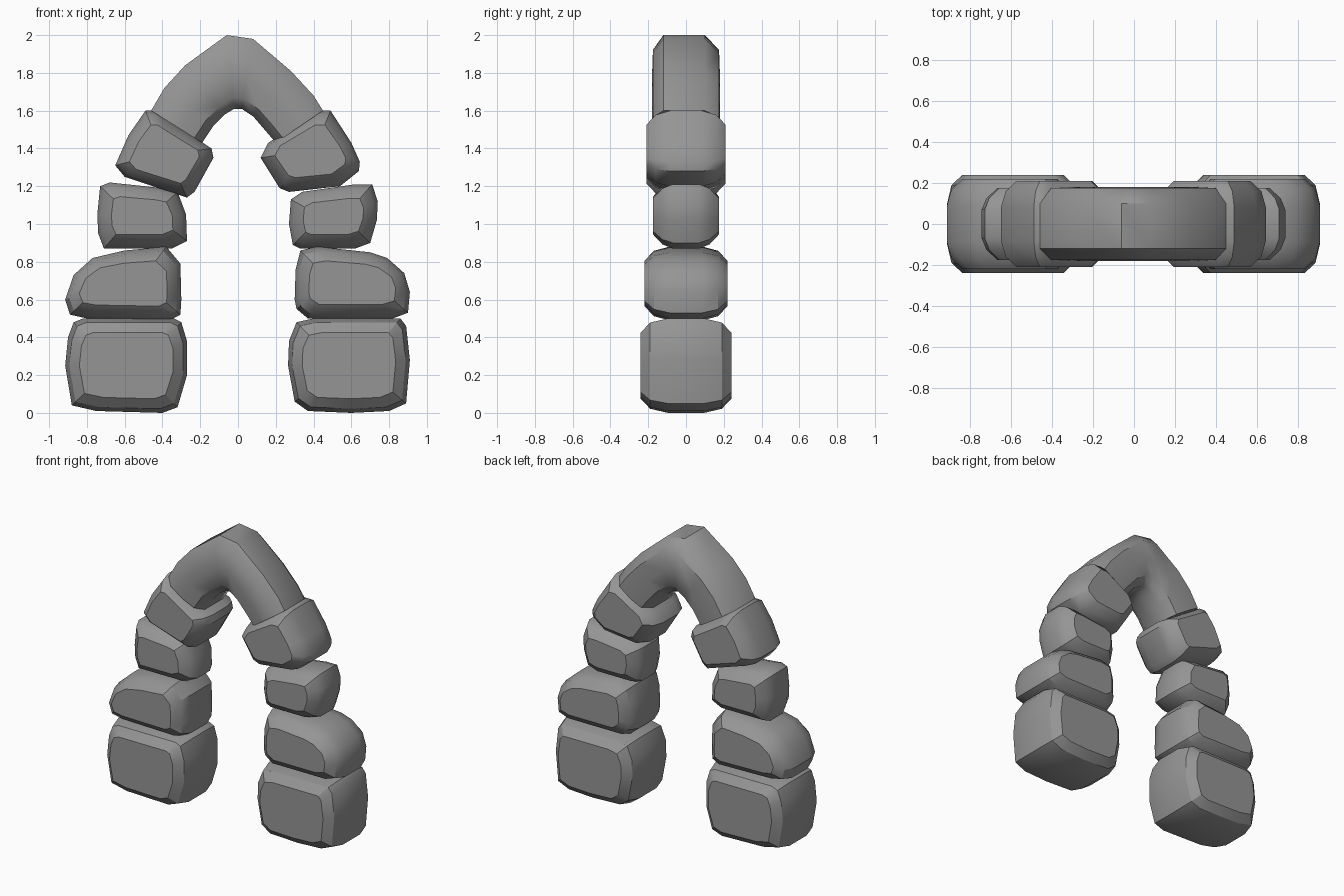
import bpy, bmesh, math
from mathutils import Vector

old = bpy.data.objects.get("Cube")
if old:
    bpy.data.objects.remove(old, do_unlink=True)

# One grey stone material
GREY = (0.3, 0.3, 0.3, 1)
stone_mat = bpy.data.materials.new("grey stone")
stone_mat.use_nodes = True
stone_mat.diffuse_color = GREY
stone_mat.node_tree.nodes["Principled BSDF"].inputs["Base Color"].default_value = GREY


def loft(name, rings, angle=32):
    """Skin closed rings of equal length, cap both ends, smooth by angle."""
    bm = bmesh.new()
    loops = [[bm.verts.new(p) for p in ring] for ring in rings]
    for a, b in zip(loops, loops[1:]):
        for i in range(len(a)):
            j = (i + 1) % len(a)
            bm.faces.new((a[i], a[j], b[j], b[i]))
    bm.faces.new(loops[0])
    bm.faces.new(loops[-1])
    bmesh.ops.recalc_face_normals(bm, faces=bm.faces)
    mesh = bpy.data.meshes.new(name)
    bm.to_mesh(mesh)
    bm.free()
    mesh.materials.append(stone_mat)
    obj = bpy.data.objects.new(name, mesh)
    bpy.context.collection.objects.link(obj)
    bpy.ops.object.select_all(action="DESELECT")
    obj.select_set(True)
    bpy.context.view_layer.objects.active = obj
    bpy.ops.object.shade_smooth_by_angle(angle=math.radians(angle))


def stone(name, outline, depth):
    """Worn block: front outline swept through y, shrinking towards the faces."""
    xs, zs = zip(*outline)
    cx, cz = (min(xs) + max(xs)) / 2, (min(zs) + max(zs)) / 2
    hx, hz = max(xs) - cx, max(zs) - cz
    half = [(depth, 0.075), (depth - 0.05, 0.022), (depth * 0.4, 0)]
    steps = [(-y, s) for y, s in half] + half[::-1]
    loft(name, [[(cx + (x - cx) * (1 - s / hx), y, cz + (z - cz) * (1 - s / hz))
                 for x, z in outline] for y, s in steps])


# Foot blocks
stone("right_foot_block", [
    (-.88, .04), (-.75, .01), (-.40, 0), (-.32, .03), (-.27, .2), (-.27, .38),
    (-.30, .48), (-.34, .50), (-.82, .50), (-.87, .48), (-.90, .40), (-.915, .25)], .24)
stone("left_foot_block", [
    (.30, .06), (.37, .01), (.60, 0), (.80, .01), (.89, .05), (.91, .28), (.89, .46),
    (.86, .50), (.40, .50), (.31, .48), (.27, .38), (.265, .25)], .24)

# Sloping shoulder stones
stone("right_shoulder_stone", [
    (-.89, .52), (-.80, .50), (-.36, .49), (-.305, .52), (-.30, .60), (-.305, .79),
    (-.38, .88), (-.60, .86), (-.77, .82), (-.87, .73), (-.915, .60)], .22)
stone("left_shoulder_stone", [
    (.31, .55), (.37, .50), (.82, .50), (.90, .53), (.91, .64), (.88, .74),
    (.79, .82), (.70, .85), (.42, .88), (.33, .86), (.305, .76), (.30, .60)], .22)

# Small middle stones
stone("right_middle_stone", [
    (-.71, .87), (-.35, .87), (-.27, .91), (-.275, 1.05), (-.32, 1.17),
    (-.40, 1.19), (-.68, 1.22), (-.73, 1.20), (-.745, 1.05), (-.74, .95)], .175)
stone("left_middle_stone", [
    (.29, .89), (.33, .87), (.62, .87), (.70, .90), (.735, 1.02), (.74, 1.12),
    (.71, 1.21), (.62, 1.21), (.34, 1.17), (.28, 1.13), (.27, 1.0)], .175)

# Tilted stones under the arch
stone("right_tilted_stone", [
    (-.65, 1.31), (-.60, 1.25), (-.27, 1.14), (-.23, 1.17), (-.13, 1.35),
    (-.14, 1.40), (-.40, 1.57), (-.44, 1.60), (-.49, 1.60), (-.58, 1.47)], .21)
stone("left_tilted_stone", [
    (.12, 1.35), (.22, 1.19), (.27, 1.17), (.54, 1.20), (.64, 1.28),
    (.645, 1.33), (.60, 1.43), (.49, 1.60), (.42, 1.60), (.16, 1.43)], .21)

# Curved top arch: outer and inner points paired along the bend
spans = [((-.46, 1.60), (-.19, 1.43)), ((-.39, 1.72), (-.13, 1.52)),
         ((-.28, 1.84), (-.07, 1.58)), ((-.06, 2.0), (-.02, 1.61)),
         ((.08, 1.98), (.02, 1.61)), ((.28, 1.81), (.08, 1.57)),
         ((.40, 1.68), (.14, 1.50)), ((.45, 1.60), (.20, 1.43))]
section = [(0, -.12), (.2, -.175), (.55, -.18), (.85, -.165), (1, -.10),
           (1, .10), (.85, .165), (.55, .18), (.2, .175), (0, .10)]
rings = []
for outer, inner in spans:
    o, n = Vector(outer), Vector(inner)
    ring = []
    for t, y in section:
        p = o.lerp(n, t)
        ring.append((p.x, y, p.y))
    rings.append(ring)
loft("top_arch", rings, 44)
